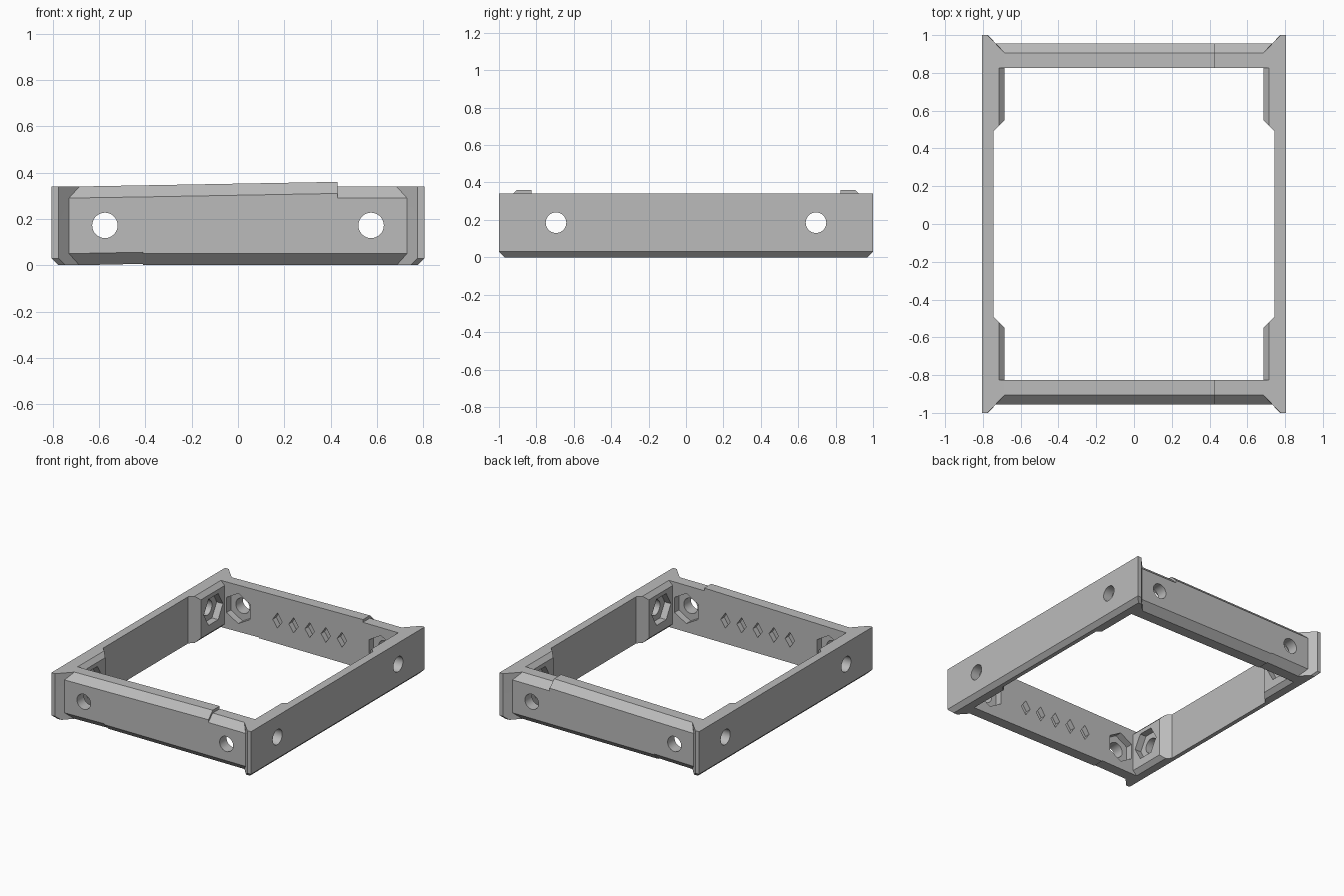
import bpy, bmesh, math
from mathutils import Matrix, Vector

default = bpy.data.objects.get("Cube")
if default:
    bpy.data.objects.remove(default, do_unlink=True)

grey = bpy.data.materials.new("grey plastic")
grey.use_nodes = True
color = (0.5, 0.5, 0.5, 1)
grey.diffuse_color = color
grey.node_tree.nodes["Principled BSDF"].inputs["Base Color"].default_value = color


def make_object(name, bm):
    bmesh.ops.remove_doubles(bm, verts=bm.verts, dist=1e-5)
    bmesh.ops.recalc_face_normals(bm, faces=bm.faces)
    mesh = bpy.data.meshes.new(name)
    bm.to_mesh(mesh)
    bm.free()
    mesh.materials.append(grey)
    ob = bpy.data.objects.new(name, mesh)
    bpy.context.collection.objects.link(ob)
    return ob


def loft(bm, loops):
    """Skin a stack of equal-length closed loops and cap both ends."""
    rings = [[bm.verts.new(p) for p in loop] for loop in loops]
    for a, b in zip(rings, rings[1:]):
        for i in range(len(a)):
            j = (i + 1) % len(a)
            bm.faces.new((a[i], a[j], b[j], b[i]))
    bm.faces.new(rings[0])
    bm.faces.new(rings[-1])


def prism(bm, center, axis, sides, radius, depth, turn=0, stretch=1):
    """Add a regular prism along x or y; stretch scales its height."""
    rot = Matrix.Rotation(math.pi / 2, 4, 'Y' if axis == 'x' else 'X')
    matrix = (Matrix.Translation(center) @ Matrix.Diagonal((1, 1, stretch, 1))
              @ rot @ Matrix.Rotation(turn, 4, 'Z'))
    bmesh.ops.create_cone(bm, cap_ends=True, segments=sides, radius1=radius,
                          radius2=radius, depth=depth, matrix=matrix)


def cut(ob, bm):
    cutter = make_object("cutter", bm)
    cutter.hide_render = True
    mod = ob.modifiers.new("cut", 'BOOLEAN')
    mod.operation = 'DIFFERENCE'
    mod.solver = 'EXACT'
    mod.object = cutter
    bpy.context.view_layer.objects.active = ob
    bpy.ops.object.modifier_apply(modifier=mod.name)
    bpy.data.objects.remove(cutter, do_unlink=True)


def smooth(ob):
    bpy.ops.object.select_all(action='DESELECT')
    ob.select_set(True)
    bpy.context.view_layer.objects.active = ob
    bpy.ops.object.shade_smooth_by_angle(angle=math.radians(25))


# Side walls: flared ends, thick bolt pads, chamfered lower outside edge
def side_loop(z, s, bevel, pad):
    half = [(0.805 - bevel, 1 - bevel), (0.775 - bevel, 1 - bevel),
            (0.685, 0.905), (0.685, 0.825), (pad, 0.825),
            (pad, pad - 0.685 + 0.55 - 2 * (pad - 0.685)), (0.745, 0.49)]
    plan = half + [(x, -y) for x, y in reversed(half)]
    return [(s * x, y, z) for x, y in plan]


for name, s in (("left_side_wall", 1), ("right_side_wall", -1)):
    bm = bmesh.new()
    loft(bm, [side_loop(0, s, 0.03, 0.715), side_loop(0.03, s, 0, 0.685),
              side_loop(0.31, s, 0, 0.685), side_loop(0.34, s, 0, 0.715)])
    wall = make_object(name, bm)
    holes, pockets = bmesh.new(), bmesh.new()
    for y in (-0.695, 0.695):
        prism(holes, (s * 0.75, y, 0.185), 'x', 32, 0.055, 0.4)
        prism(pockets, (s * 0.685, y, 0.185), 'x', 6, 0.11, 0.1)
    cut(wall, pockets)
    cut(wall, holes)
    smooth(wall)


# Front and back walls: chamfered outside, raised ramp on top, shallow ramp below
def cross_section(x, s, top, bottom):
    profile = [(0.825, bottom), (0.905, bottom), (0.955, bottom + 0.05),
               (0.955, top - 0.05), (0.905, top), (0.825, top)]
    side = math.copysign(1, x)
    is_end = abs(x) > 0.6
    return [(x + (side * 0.9 * max(0, y - 0.905) if is_end else 0), s * y, z)
            for y, z in profile]


for name, s in (("front_wall", -1), ("back_wall", 1)):
    bm = bmesh.new()
    notch = 0.34 + 0.02 * (0.685 - 0.41) / (0.685 + 0.43)
    stations = [(-0.685, 0.34, 0), (-0.41, notch, 0.006), (-0.41, notch, 0),
                (0.43, 0.36, 0), (0.43, 0.34, 0), (0.685, 0.34, 0)]
    loft(bm, [cross_section(x, s, top, low) for x, top, low in stations])
    wall = make_object(name, bm)
    holes, pockets = bmesh.new(), bmesh.new()
    for x in (-0.575, 0.575):
        prism(holes, (x, s * 0.9, 0.172), 'y', 32, 0.055, 0.4)
        prism(pockets, (x, s * 0.825, 0.172), 'y', 6, 0.11, 0.1)
    # Row of diamond recesses on the inner face
    for i in range(-2, 3):
        prism(pockets, (i * 0.13, s * 0.825, 0.168), 'y', 4, 0.038, 0.08,
              stretch=1.45)
    cut(wall, pockets)
    cut(wall, holes)
    smooth(wall)
